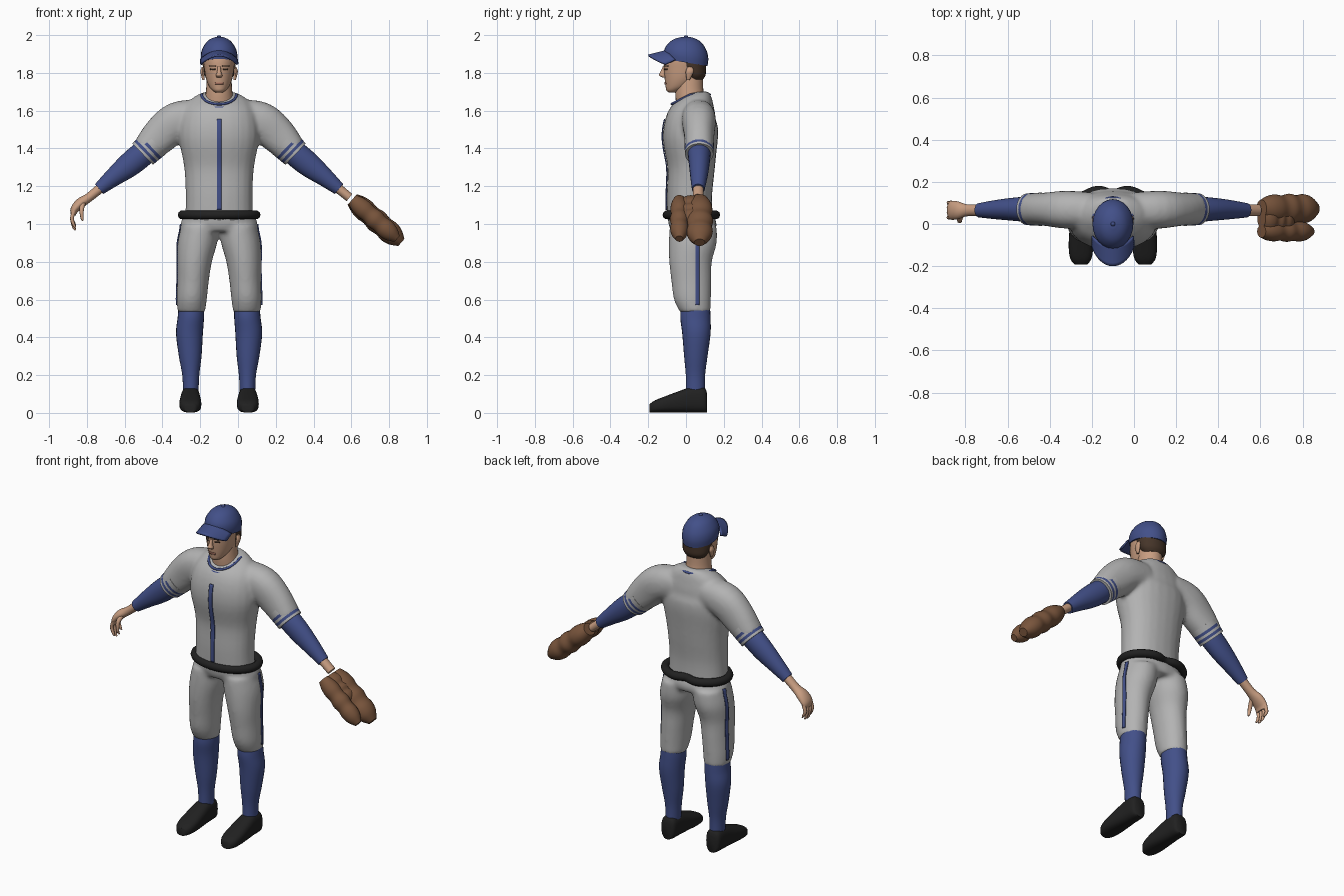
import bpy, bmesh, math
from mathutils import Vector
from mathutils.bvhtree import BVHTree

if "Cube" in bpy.data.objects:
    bpy.data.objects.remove(bpy.data.objects["Cube"])

CENTRE_X = -0.10          # body axis; the glove pushes it off centre
X, Y, Z = Vector((1, 0, 0)), Vector((0, 1, 0)), Vector((0, 0, 1))


def material(name, rgb):
    mat = bpy.data.materials.new(name)
    mat.use_nodes = True
    colour = (*rgb, 1)
    mat.diffuse_color = colour
    bsdf = mat.node_tree.nodes["Principled BSDF"]
    bsdf.inputs["Base Color"].default_value = colour
    bsdf.inputs["Roughness"].default_value = 0.8
    return mat


GREY = material("uniform grey", (0.45, 0.45, 0.45))
BLUE = material("team blue", (0.055, 0.08, 0.25))
BLACK = material("black leather", (0.015, 0.015, 0.015))
BROWN = material("brown leather", (0.19, 0.09, 0.045))
SKIN = material("skin", (0.58, 0.34, 0.22))
HAIR = material("dark brown hair", (0.06, 0.035, 0.022))
LIPS = material("lips", (0.4, 0.17, 0.12))


def finish(name, bm, mats):
    bmesh.ops.recalc_face_normals(bm, faces=bm.faces)
    mesh = bpy.data.meshes.new(name)
    bm.to_mesh(mesh)
    bm.free()
    for mat in mats:
        mesh.materials.append(mat)
    mesh.polygons.foreach_set("use_smooth", [True] * len(mesh.polygons))
    mesh.set_sharp_from_angle(angle=math.radians(50))
    obj = bpy.data.objects.new(name, mesh)
    obj.location.x = CENTRE_X
    bpy.context.collection.objects.link(obj)
    return obj


def mirror(chain):
    return [(-s[0], *s[1:]) for s in chain]


def pair(chain):
    return [chain, mirror(chain)]


def smooth_chain(chain, steps):
    # Catmull-Rom through the sections
    out = []
    for i in range(len(chain) - 1):
        p = [Vector(chain[max(0, min(len(chain) - 1, i + k))]) for k in (-1, 0, 1, 2)]
        for j in range(steps):
            t = j / steps
            out.append(p[1] + t / 2 * (p[2] - p[0] + t * (2 * p[0] - 5 * p[1] + 4 * p[2] - p[3]
                       + t * (3 * (p[1] - p[2]) + p[3] - p[0]))))
    return out + [Vector(chain[-1])]


def loft(name, chains, mats, axis=None, ref=Y, power=2, sides=24, steps=4, rule=lambda i: 0):
    """Skin sections (x, y, z, half width, half depth); axis None follows the path."""
    bm = bmesh.new()
    for chain in chains:
        secs = smooth_chain(chain, steps)
        rings = []
        for i, s in enumerate(secs):
            ahead, behind = secs[min(i + 1, len(secs) - 1)], secs[max(i - 1, 0)]
            t = axis or (Vector(ahead[:3]) - Vector(behind[:3])).normalized()
            v = (ref - t * ref.dot(t)).normalized()
            u = v.cross(t)
            ring = []
            for k in range(sides):
                a = math.tau * k / sides
                c, d = math.cos(a), math.sin(a)
                c, d = (math.copysign(abs(w) ** (2 / power), w) for w in (c, d))
                ring.append(bm.verts.new(Vector(s[:3]) + u * c * s[3] + v * d * s[4]))
            rings.append(ring)
        for i, (a, b) in enumerate(zip(rings, rings[1:])):
            for k in range(sides):
                n = (k + 1) % sides
                bm.faces.new((a[k], a[n], b[n], b[k])).material_index = rule(i)
        bm.faces.new(rings[0])
        bm.faces.new(rings[-1])
    return finish(name, bm, mats)


def blend(obj):
    # fuse overlapping volumes into one soft cloth surface
    mod = obj.modifiers.new("fuse", 'REMESH')
    mod.mode, mod.voxel_size, mod.use_smooth_shade = 'VOXEL', 0.011, True
    mod = obj.modifiers.new("soften", 'SMOOTH')
    mod.factor, mod.iterations = 0.5, 7
    bpy.context.view_layer.update()


def vert(*rows):
    # rows of z, centre y, half width, half depth on the body axis
    return [[(0, y, z, w, d) for z, y, w, d in rows]]


def tube(name, points, radius, mat):
    curve = bpy.data.curves.new(name, 'CURVE')
    curve.dimensions, curve.bevel_depth, curve.bevel_resolution = '3D', radius, 3
    spline = curve.splines.new('POLY')
    spline.points.add(len(points) - 1)
    for p, co in zip(spline.points, points):
        p.co = (*co, 1)
    spline.use_cyclic_u = True
    spline.use_smooth = True
    curve.materials.append(mat)
    obj = bpy.data.objects.new(name, curve)
    obj.location.x = CENTRE_X
    bpy.context.collection.objects.link(obj)


def plate(name, target, centre, across, size, direction, mat, lift=0.004):
    """Thin strip laid on the target's surface by casting rays."""
    tree = BVHTree.FromObject(target, bpy.context.evaluated_depsgraph_get())
    cols, rows = 4, max(2, round(size[1] / 0.012))
    bm = bmesh.new()
    grid = []
    for r in range(rows + 1):
        line = []
        for c in range(cols + 1):
            start = Vector(centre) + across * size[0] * (c / cols - 0.5) + Z * size[1] * (r / rows - 0.5)
            hit = tree.ray_cast(start, direction)[0]
            line.append(bm.verts.new((hit or start) - direction * lift))
        grid.append(line)
    for a, b in zip(grid, grid[1:]):
        for c in range(cols):
            bm.faces.new((a[c], a[c + 1], b[c + 1], b[c]))
    obj = finish(name, bm, [mat])
    mod = obj.modifiers.new("thickness", 'SOLIDIFY')
    mod.thickness, mod.offset = 0.006, 0


# shirt: torso and sleeves fused
torso = vert((1.02, .02, .18, .12), (1.15, .018, .177, .12), (1.3, .027, .185, .126),
             (1.45, .023, .212, .146), (1.55, .032, .205, .138), (1.62, .055, .18, .105),
             (1.665, .07, .14, .075), (1.69, .075, .1, .055), (1.7, .075, .07, .04))
sleeve = [(.1, .065, 1.57, .09, .085), (.22, .068, 1.545, .102, .09),
          (.31, .07, 1.47, .098, .08), (.39, .07, 1.385, .077, .074)]
shirt = loft("shirt", torso + pair(sleeve), [GREY], power=2.2)
blend(shirt)
plate("button_stripe", shirt, (0, -.5, 1.315), X, (.024, .48), Y, BLUE)

# sleeve cuffs with two painted bands
cuff = [(.34 + s * .72, .07, 1.432 - s * .69, .085 - s * .08, .079 - s * .04)
        for s in (0, .03, .046, .06, .076, .09)]
loft("sleeve_cuffs", pair(cuff), [GREY, BLUE], steps=1, rule=lambda i: i % 2)

# trousers: hips and legs fused
hips = vert((.96, .037, .205, .115), (1.0, .035, .205, .128), (1.06, .022, .185, .12))
leg = [(.147, .05, .53, .072, .08), (.145, .034, .6, .08, .098), (.138, .028, .7, .084, .106),
       (.13, .024, .8, .092, .113), (.115, .036, .9, .105, .127), (.1, .038, .99, .1, .125)]
trousers = loft("trousers", hips + pair(leg), [GREY], axis=Z)
blend(trousers)
for side in (-1, 1):
    plate("trouser_stripe", trousers, (side * .5, .06, .785), Y, (.02, .43), X * -side, BLUE)

# socks and shoes
sock = [(.15, .05, .11, .041, .05), (.15, .05, .2, .045, .051), (.153, .052, .3, .06, .062),
        (.157, .055, .42, .071, .075), (.15, .05, .5, .07, .08), (.148, .05, .545, .068, .078)]
loft("socks", pair(sock), [BLUE], axis=Z)
shoe = [(.152, y, h / 2 + .002, w, h / 2) for y, w, h in
        ((.112, .03, .1), (.095, .046, .132), (.03, .05, .135), (-.04, .055, .112),
         (-.11, .058, .086), (-.165, .05, .064), (-.192, .03, .045))]
loft("shoes", pair(shoe), [BLACK], axis=Y, ref=Z, power=2.8)

# belt, pinched at the middle of the back
ring = [math.tau * k / 64 for k in range(64)]
tube("belt", [(.195 * math.cos(a), .035 + .135 * math.sin(a)
               - (.03 * math.exp(-(math.cos(a) * 4) ** 2) if a < math.pi else 0), 1.048)
              for a in ring], .024, BLACK)

# double collar cord, low at the front
for cord, drop in (("collar_upper", 0), ("collar_lower", .02)):
    tube(cord, [((.092 + drop / 4) * math.cos(a), .025 + .1 * math.sin(a),
                 1.685 - drop - .05 * max(0, -math.sin(a))) for a in ring], .007, BLUE)

# forearms, wrists and bare hand
forearm = [(.36, .07, 1.407, .06, .06), (.41, .07, 1.367, .067, .06), (.48, .07, 1.31, .064, .054),
           (.56, .068, 1.247, .049, .045), (.635, .065, 1.185, .034, .034)]
loft("undershirt_sleeves", pair(forearm), [BLUE])
wrist = [(.61, .065, 1.205, .026, .028), (.69, .065, 1.14, .024, .028)]
palm = wrist + [(.735, .065, 1.11, .027, .042), (.766, .065, 1.075, .022, .045),
                (.772, .065, 1.045, .012, .038)]
loft("wrist_and_hand", [wrist, mirror(palm)], [SKIN])
fingers = [[(.768, y, 1.07, .011, .011), (.779, y, 1.03, .01, .01),
            (.77, y, .985 + lift, .008, .008), (.76, y, .968 + lift, .004, .004)]
           for y, lift in ((.031, .012), (.054, 0), (.077, .004), (.1, .022))]
thumb = [(.72, .045, 1.11, .014, .014), (.728, .018, 1.075, .012, .012),
         (.725, .012, 1.03, .008, .008), (.72, .012, 1.018, .004, .004)]
loft("fingers", [mirror(f) for f in fingers + [thumb]], [SKIN], sides=10)


# glove: big padded finger lobe and smaller thumb lobe
def lobe(y, depth, thick, length):
    swell = (.6, .86, .95, .88, 1, .9, .97, .82, .4)
    return [(.705 + .245 * length * k / 8, y, 1.13 - .215 * length * k / 8, thick * s, depth * s)
            for k, s in enumerate(swell)]


loft("fielding_glove", [lobe(.072, .072, .062, 1.06), lobe(-.035, .05, .052, .97),
                        lobe(.025, .07, .05, .6)], [BROWN])

# head and neck
loft("neck", vert((1.58, .04, .088, .09), (1.64, .03, .08, .083), (1.7, .018, .07, .075),
                  (1.78, .02, .065, .07)), [SKIN], axis=Z)
head = loft("head", vert((1.697, -.07, .02, .022), (1.708, -.062, .036, .042),
                         (1.73, -.04, .054, .068), (1.77, -.02, .07, .093),
                         (1.82, -.01, .079, .107), (1.88, -.005, .083, .108),
                         (1.94, 0, .06, .08)), [SKIN], axis=Z)
bpy.context.view_layer.update()
nose = [[(0, -.112, 1.835, .008, .01), (0, -.122, 1.805, .011, .014),
         (0, -.124, 1.787, .017, .018), (0, -.114, 1.775, .012, .01)]]
loft("nose", nose, [SKIN], axis=Z, sides=12)
ear = [(.082, .012, 1.762, .006, .008), (.086, .016, 1.785, .009, .016),
       (.089, .02, 1.81, .01, .021), (.085, .02, 1.832, .006, .012)]
loft("ears", pair(ear), [SKIN], axis=Z, sides=12)
plate("mouth", head, (0, -.5, 1.745), X, (.044, .01), Y, LIPS, .002)
for side in (-1, 1):
    plate("eye", head, (side * .033, -.5, 1.82), X, (.024, .008), Y, HAIR, .002)
    plate("eyebrow", head, (side * .034, -.5, 1.837), X, (.036, .006), Y, HAIR, .002)
loft("hair", vert((1.765, .05, .058, .04), (1.79, .046, .078, .058), (1.83, .032, .086, .074),
                  (1.88, .02, .088, .09)), [HAIR], axis=Z)

# cap: crown sheared down at the back, peak and top button
crown = loft("cap_crown", vert((1.855, 0, .094, .114), (1.89, 0, .097, .118), (1.925, 0, .09, .11),
                               (1.96, 0, .069, .086), (1.98, 0, .045, .056),
                               (1.991, 0, .015, .02)), [BLUE], axis=Z)
for v in crown.data.vertices:
    v.co.z -= .17 * v.co.y * (2 - v.co.z) / .15
bm = bmesh.new()
bmesh.ops.create_grid(bm, x_segments=16, y_segments=6, size=1)
for v in bm.verts:
    a, r = v.co.x, (v.co.y + 1) / 2
    curve = math.sqrt(1 - .7 * a * a)
    v.co = (.093 * a, -(.1 + .098 * r) * curve, 1.912 - .025 * r - .045 * a * a)
peak = finish("cap_peak", bm, [BLUE])
peak.modifiers.new("thickness", 'SOLIDIFY').thickness = .01
loft("cap_button", vert((1.985, 0, .011, .011), (1.994, 0, .01, .01), (1.999, 0, .004, .004)),
     [BLUE], axis=Z, sides=12)
